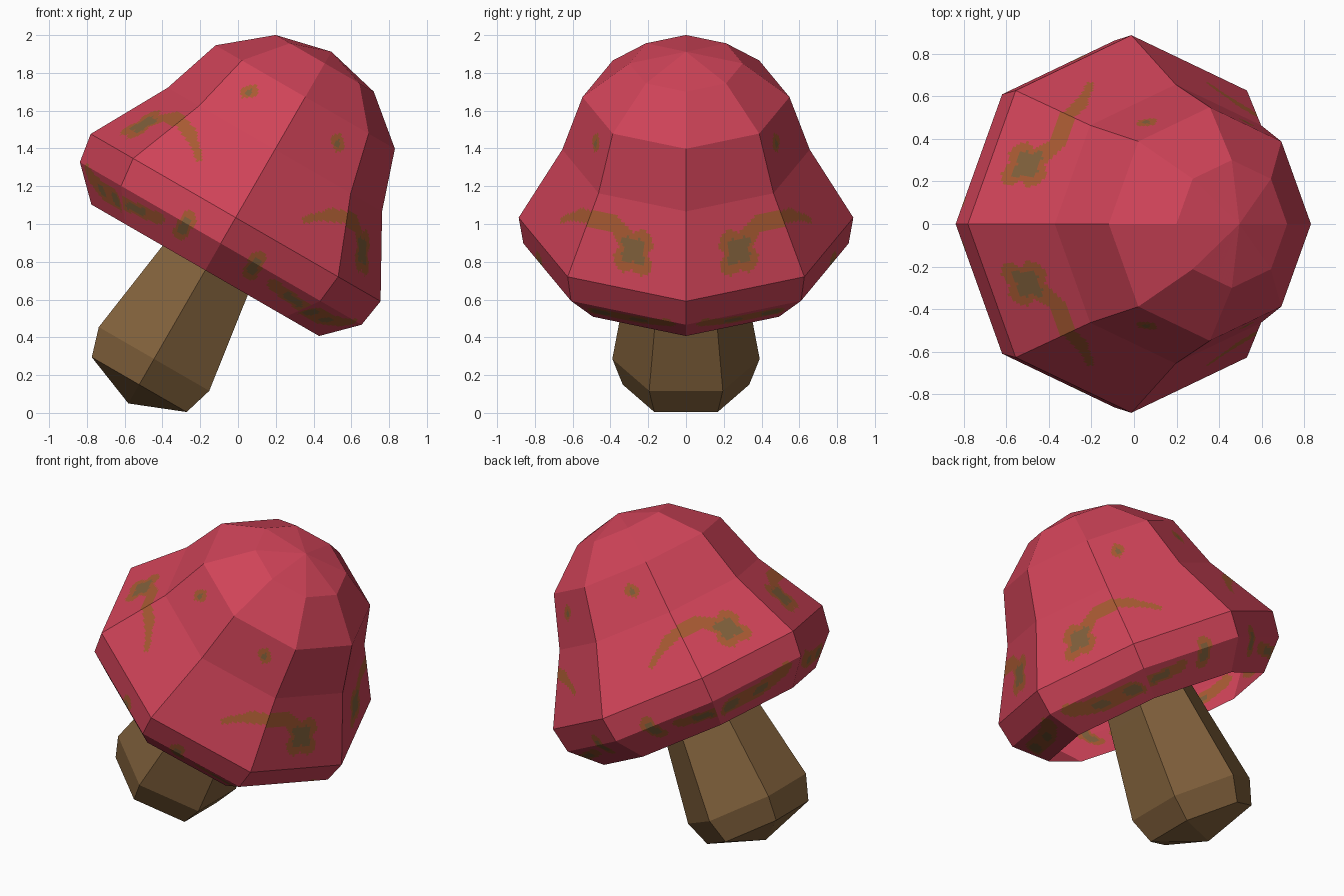
import bpy, math
from mathutils import Vector

if "Cube" in bpy.data.objects:
    bpy.data.objects.remove(bpy.data.objects["Cube"])

TILT = math.radians(30)
ORIGIN = (-0.457, 0, 0.264)


def srgb(r, g, b):
    f = lambda c: c / 12.92 if c <= 0.04045 else ((c + 0.055) / 1.055) ** 2.4
    return tuple(f(c / 255) for c in (r, g, b)) + (1,)


def material(name, rgb):
    m = bpy.data.materials.new(name)
    m.diffuse_color = srgb(*rgb)
    m.use_nodes = True
    m.node_tree.nodes["Principled BSDF"].inputs["Base Color"].default_value = m.diffuse_color
    return m


RED = material("cap red", (207, 67, 88))
RUST = material("rust spot", (168, 90, 50))
BROWN = material("stem brown", (128, 96, 59))


def dist(p, path):
    """Distance from a 2D point to a polyline."""
    p = Vector(p)
    pts = [Vector(q) for q in path]
    if len(pts) == 1:
        return (p - pts[0]).length
    best = 9
    for a, b in zip(pts, pts[1:]):
        d = b - a
        t = max(0, min(1, (p - a).dot(d) / d.length_squared))
        best = min(best, (p - a - d * t).length)
    return best


# Spots as (path, half width, material index), in (sideways, height) per sector;
# they repeat mirrored on all four quarters of the cap.
END_SPOTS = [
    ([(.25, 1.04), (.31, 1.10)], .032, 2),
    ([(.25, 1.10), (.31, 1.04)], .032, 2),
    ([(.24, 1.02), (.32, 1.12)], .055, 1),
    ([(.23, 1.12), (.33, 1.02)], .055, 1),
    ([(.30, 1.12), (.38, 1.18), (.52, 1.18)], .04, 1),
    ([(.22, .665), (.28, .655)], .02, 2),
    ([(.42, .655), (.48, .655)], .022, 2),
    ([(.10, .70), (.22, .665), (.48, .655)], .042, 1),
]
SIDE_SPOTS = [
    ([(.27, 1.50)], .018, 2),
    ([(.26, 1.515), (.285, 1.49)], .032, 1),
    ([(.50, 1.18), (.42, 1.15)], .035, 1),
    ([(.42, 1.15), (.33, 1.07)], .022, 1),
    ([(.213, .69), (.213, .74)], .024, 2),
    ([(.213, .68), (.213, .76)], .042, 1),
    ([(.44, .67), (.52, .66)], .017, 2),
    ([(.35, .68), (.44, .67), (.57, .655)], .03, 1),
]


def spot_index(c):
    u, y = abs(c.x), abs(c.y)
    side = y > u
    for path, width, mat in (SIDE_SPOTS if side else END_SPOTS):
        if dist((u if side else y, c.z), path) < width:
            return mat
    return 0


def faceted(name, profile, sides, start, mats, cols=1, rows=None, rule=None):
    """Flat-sided lathe; each side may be cut into a grid for painted spots."""
    verts, faces, idx, lookup = [], [], [], {}

    def vid(p):
        k = tuple(round(c, 5) + 0.0 for c in p)
        if k not in lookup:
            lookup[k] = len(verts)
            verts.append(p)
        return lookup[k]

    for k in range(sides):
        a0, a1 = (start + math.tau * (k + j) / sides for j in (0, 1))
        d0 = Vector((math.cos(a0), math.sin(a0), 0))
        d1 = Vector((math.cos(a1), math.sin(a1), 0))
        for n, ((r0, h0), (r1, h1)) in enumerate(zip(profile, profile[1:])):
            m = rows[n] if rows else 1

            def pt(i, j):
                t = j / m
                p = d0.lerp(d1, i / cols) * (r0 + (r1 - r0) * t)
                p.z = h0 + (h1 - h0) * t
                return p

            for i in range(cols):
                for j in range(m):
                    ps = [pt(i, j), pt(i + 1, j), pt(i + 1, j + 1), pt(i, j + 1)]
                    ids = list(dict.fromkeys(vid(p) for p in ps))
                    if len(ids) < 3:
                        continue
                    faces.append(ids)
                    c = sum(ps, Vector()) / 4
                    idx.append(rule(c) if rule else 0)
    me = bpy.data.meshes.new(name)
    me.from_pydata([tuple(v) for v in verts], [], faces)
    for mat in mats:
        me.materials.append(mat)
    for p, i in zip(me.polygons, idx):
        p.material_index = i
    me.update()
    ob = bpy.data.objects.new(name, me)
    ob.location = ORIGIN
    ob.rotation_euler = (0, TILT, 0)
    bpy.context.collection.objects.link(ob)
    return ob


# Cap: open eight-sided shell with painted spots
faceted("cap",
        [(.696, .567), (.861, .731), (.886, .889), (.655, 1.305),
         (.548, 1.626), (.30, 1.832), (0, 1.903)],
        8, 0, [RED, RUST, BROWN], cols=44, rows=[16, 11, 30, 22, 1, 1], rule=spot_index)

# Stem: six-sided, tapering up into the cap, with a blunt pointed base
faceted("stem",
        [(0, -.247), (.335, -.132), (.39, .025), (.30, .571), (.24, .93)],
        6, math.radians(30), [BROWN])
